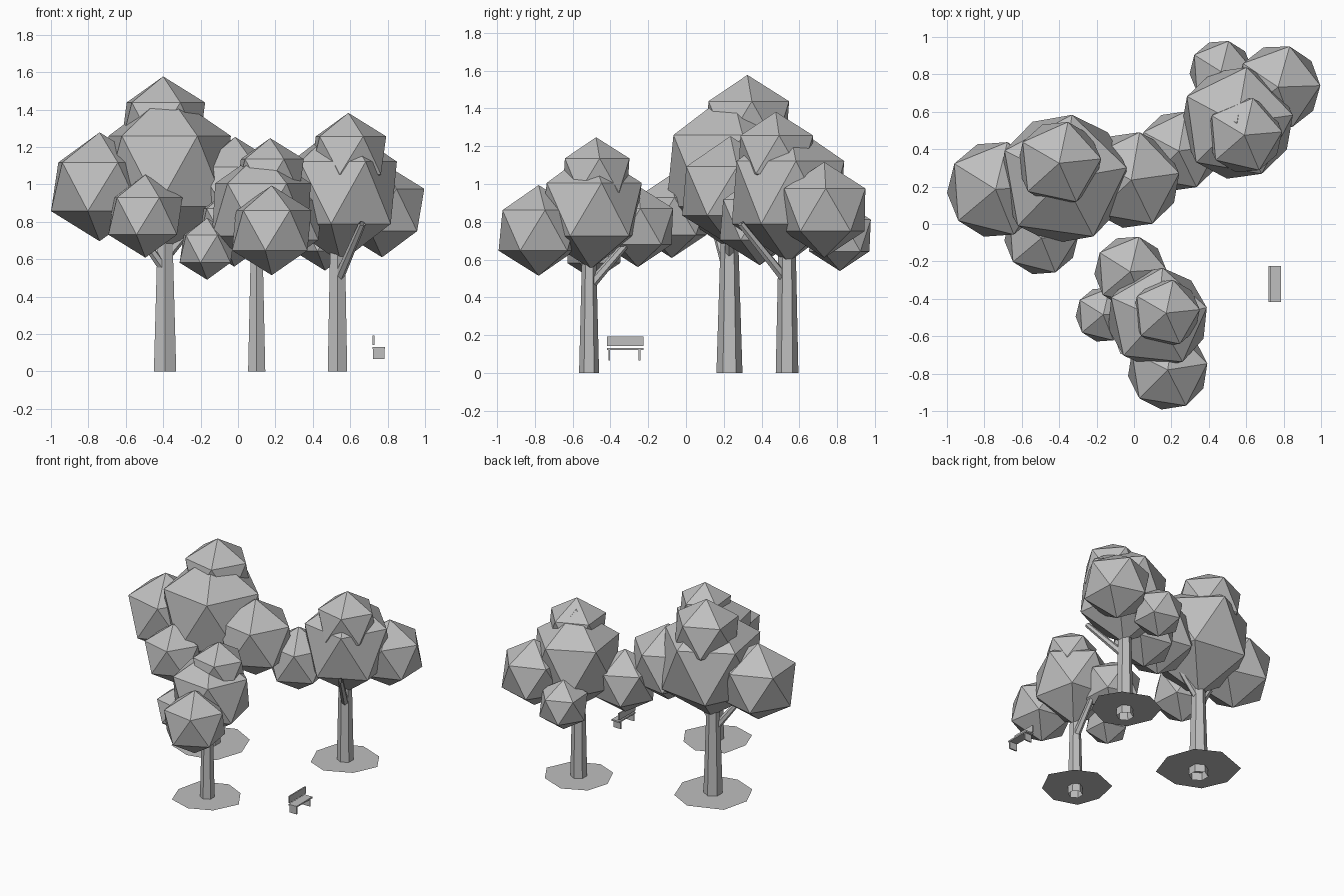
import bpy
import bmesh
import random
from math import pi, radians, cos, sin
from mathutils import Vector, Matrix

random.seed(4)
cube = bpy.data.objects.get("Cube")
if cube:
    bpy.data.objects.remove(cube, do_unlink=True)

grey = bpy.data.materials.new("plain_grey")
grey.use_nodes = True
grey.diffuse_color = (0.52, 0.52, 0.52, 1)
grey.node_tree.nodes["Principled BSDF"].inputs["Base Color"].default_value = grey.diffuse_color

GROUND = 0.06


def finish(name, bm):
    mesh = bpy.data.meshes.new(name)
    bm.to_mesh(mesh)
    bm.free()
    mesh.materials.append(grey)
    obj = bpy.data.objects.new(name, mesh)
    bpy.context.collection.objects.link(obj)
    return obj


def rod(name, start, end, r1, r2):
    """Open six-sided tapered tube between two points."""
    a, b = Vector(start), Vector(end)
    bm = bmesh.new()
    bmesh.ops.create_cone(bm, cap_ends=False, segments=6, radius1=r1, radius2=r2,
                          depth=(b - a).length)
    turn = Matrix.Rotation(0, 4, 'Z')
    if (b - a).xy.length > 0.001:
        turn = (b - a).to_track_quat('Z', 'Y').to_matrix().to_4x4()
    bm.transform(Matrix.Translation((a + b) / 2) @ turn)
    finish(name, bm)


def leaf_clump(name, centre, r, stretch=1.0, turn=4):
    """Flat-sided twenty-face ball of foliage."""
    bm = bmesh.new()
    bmesh.ops.create_icosphere(bm, subdivisions=1, radius=r)
    bm.transform(Matrix.Translation(centre) @ Matrix.Rotation(radians(turn), 4, 'Z')
                 @ Matrix.Diagonal((1, 1, stretch, 1)))
    finish(name, bm)


def ground_patch(name, x, y, r):
    """Flat, slightly uneven eight-sided patch around a trunk."""
    bm = bmesh.new()
    ring = []
    for i in range(8):
        a = 2 * pi * i / 8 + random.uniform(-0.1, 0.1)
        d = r * random.uniform(0.92, 1.04)
        ring.append(bm.verts.new((x + d * cos(a), y + d * sin(a), GROUND)))
    bm.faces.new(ring)
    finish(name, bm)


def box(name, low, high):
    a, b = Vector(low), Vector(high)
    bm = bmesh.new()
    bmesh.ops.create_cube(bm, size=1)
    bm.transform(Matrix.Translation((a + b) / 2) @ Matrix.Diagonal((*(b - a), 1)))
    finish(name, bm)


def tree(name, x, y, trunk, patch, branches, clumps):
    r1, r2, top = trunk
    rod(name + "_trunk", (x, y, 0), (x, y, top), r1, r2)
    ground_patch(name + "_ground_patch", x, y, patch)
    for i, (start, end) in enumerate(branches):
        rod(f"{name}_branch_{i + 1}", start, end, 0.027, 0.019)
    for part, args in clumps.items():
        leaf_clump(f"{name}_{part}_foliage", *args)


# Tall tree
tree("tall_tree", -0.39, 0.23, (0.069, 0.042, 0.85), 0.29,
     [((-0.39, 0.22, 0.54), (-0.56, 0.15, 0.78)),
      ((-0.38, 0.23, 0.62), (-0.16, 0.22, 0.88))],
     {"main": ((-0.38, 0.24, 1.07), 0.388, 1.09, 10),
      "top": ((-0.40, 0.325, 1.325), 0.252, 1, 6),
      "outer": ((-0.74, 0.185, 0.987), 0.291),
      "front": ((-0.495, -0.075, 0.83), 0.222),
      "inner": ((-0.015, 0.235, 0.963), 0.29, 1, 8)})

# Front tree
tree("front_tree", 0.10, -0.513, (0.053, 0.035, 0.72), 0.25,
     [((0.10, -0.51, 0.46), (0.115, -0.28, 0.725))],
     {"main": ((0.125, -0.503, 0.865), 0.302, 1.04, 12),
      "top": ((0.172, -0.476, 1.045), 0.202, 1, 6),
      "front": ((0.18, -0.78, 0.754), 0.24, 1, 9),
      "back": ((-0.02, -0.255, 0.775), 0.215),
      "side": ((-0.165, -0.485, 0.655), 0.165)})

# Back tree
tree("back_tree", 0.532, 0.535, (0.06, 0.043, 0.8), 0.25,
     [((0.535, 0.53, 0.49), (0.665, 0.29, 0.79))],
     {"main": ((0.55, 0.54, 0.955), 0.338, 1.1, 8),
      "top": ((0.59, 0.475, 1.155), 0.227, 1, 5),
      "outer": ((0.77, 0.732, 0.863), 0.253, 1, 2),
      "back": ((0.465, 0.815, 0.727), 0.188),
      "inner": ((0.24, 0.39, 0.81), 0.24, 1, 8)})

# Bench facing sideways
box("bench_seat", (0.72, -0.418, 0.12), (0.786, -0.224, 0.131))
box("bench_back", (0.72, -0.418, 0.141), (0.73, -0.224, 0.193))
for side, y in (("right", -0.406), ("left", -0.247)):
    box(f"bench_{side}_leg", (0.722, y - 0.005, 0.066), (0.784, y + 0.005, 0.12))
